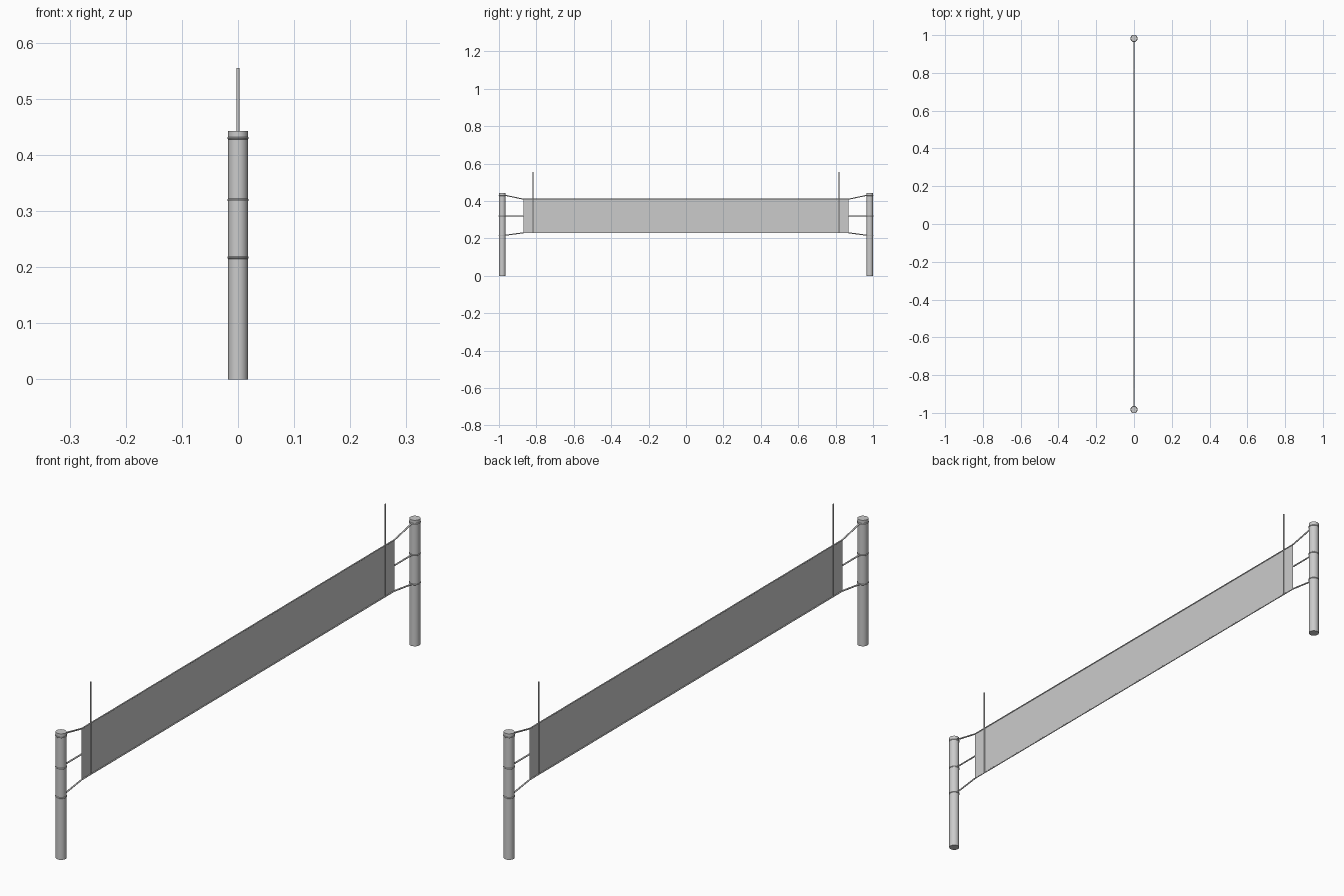
import bpy
import bmesh
from mathutils import Vector

if "Cube" in bpy.data.objects:
    bpy.data.objects.remove(bpy.data.objects["Cube"])

POST_Y, POST_R, POST_H = 0.9825, 0.0175, 0.443
NET_Y, NET_LOW, NET_HIGH = 0.87, 0.23, 0.41


def smooth(obj):
    bpy.ops.object.select_all(action='DESELECT')
    obj.select_set(True)
    bpy.context.view_layer.objects.active = obj
    bpy.ops.object.shade_smooth_by_angle()


def rod(name, a, b, radius, sides=12):
    a, b = Vector(a), Vector(b)
    d = b - a
    bpy.ops.mesh.primitive_cylinder_add(vertices=sides, radius=radius, depth=d.length,
                                        location=(a + b) / 2)
    obj = bpy.context.object
    obj.name = name
    obj.rotation_euler = d.to_track_quat('Z', 'Y').to_euler()
    smooth(obj)
    return obj


# Net sheet
bm = bmesh.new()
bm.faces.new([bm.verts.new((0, y, z)) for y, z in (
    (-NET_Y, NET_LOW), (NET_Y, NET_LOW), (NET_Y, NET_HIGH), (-NET_Y, NET_HIGH))])
mesh = bpy.data.meshes.new("net")
bm.to_mesh(mesh)
bm.free()
bpy.context.collection.objects.link(bpy.data.objects.new("net", mesh))

# Cables along the top and bottom edges
rod("top_cable", (0, -NET_Y, NET_HIGH), (0, NET_Y, NET_HIGH), 0.0022)
rod("bottom_cable", (0, -NET_Y, NET_LOW), (0, NET_Y, NET_LOW), 0.0022)

# Posts, antennas and tie ropes at both ends
for s, side in ((-1, "left"), (1, "right")):
    rod(f"{side}_post", (0, s * POST_Y, 0), (0, s * POST_Y, POST_H), POST_R, 32)
    rod(f"{side}_antenna", (0, s * 0.818, NET_LOW), (0, s * 0.818, 0.555), 0.0025)
    for part, net_z, post_z in (("upper", NET_HIGH, 0.43), ("middle", 0.32, 0.32),
                                ("lower", NET_LOW, 0.217)):
        rod(f"{side}_{part}_rope", (0, s * NET_Y, net_z),
            (0, s * (POST_Y - POST_R), post_z), 0.0027)
        # Rope loop around the post
        bpy.ops.mesh.primitive_torus_add(location=(0, s * POST_Y, post_z),
                                         major_radius=POST_R - 0.001, minor_radius=0.0027,
                                         major_segments=32, minor_segments=10)
        loop = bpy.context.object
        loop.name = f"{side}_{part}_rope_loop"
        smooth(loop)
